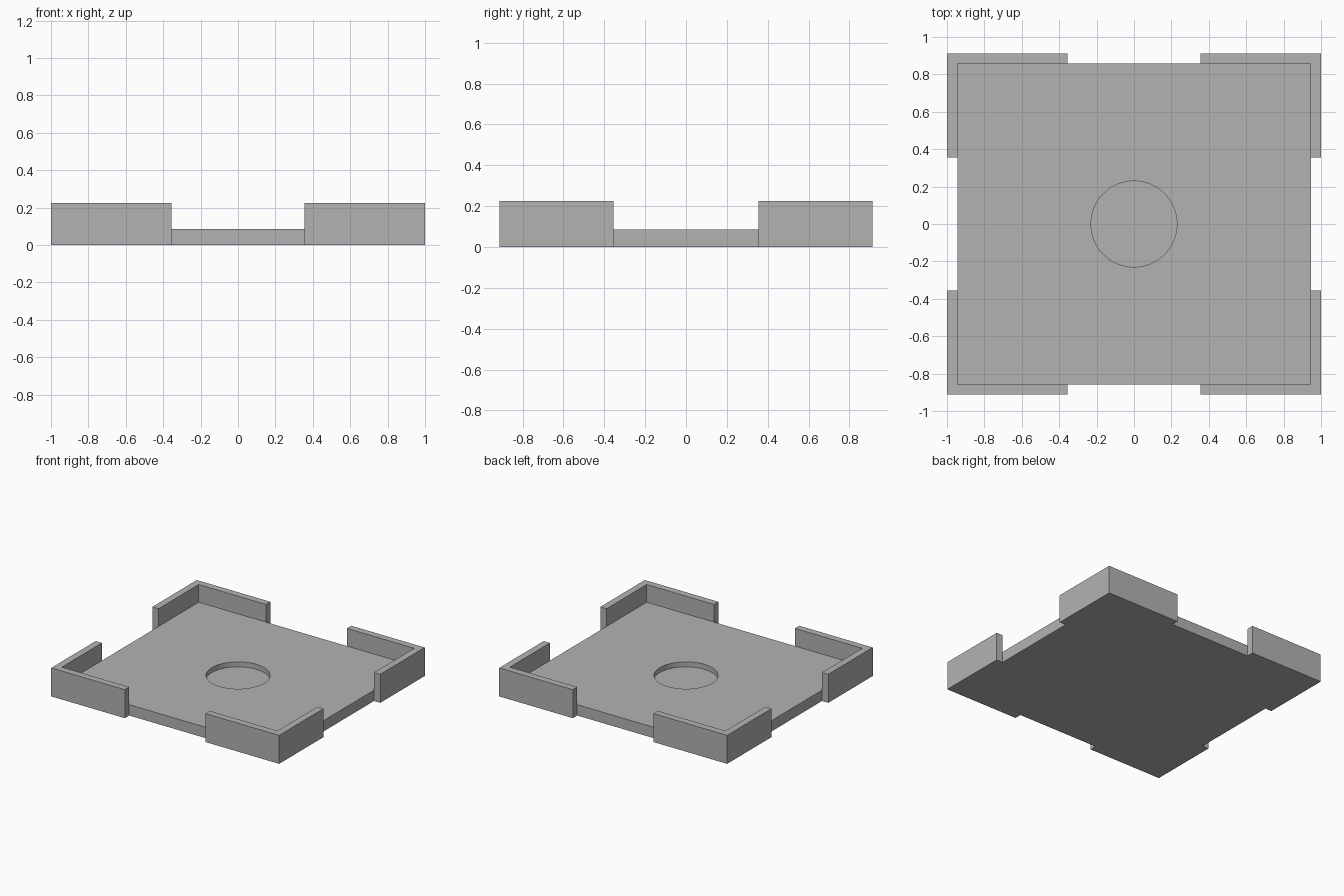
import bpy
import bmesh

cube = bpy.data.objects.get("Cube")
if cube:
    bpy.data.objects.remove(cube, do_unlink=True)

# Main dimensions
OUT_X, OUT_Y = 1.0, 0.912
WALL = 0.055
IN_X, IN_Y = OUT_X - WALL, OUT_Y - WALL
GAP = 0.355
BASE_H, WALL_H = 0.086, 0.226
POCKET_R, POCKET_DEPTH = 0.23, 0.04

grey = bpy.data.materials.new("plain grey")
grey.use_nodes = True
colour = (0.45, 0.45, 0.45, 1)
grey.diffuse_color = colour
grey.node_tree.nodes["Principled BSDF"].inputs["Base Color"].default_value = colour


def extruded(name, outline, height):
    """Solid prism from a flat outline standing on z = 0."""
    bm = bmesh.new()
    face = bm.faces.new([bm.verts.new((x, y, 0)) for x, y in outline])
    result = bmesh.ops.extrude_face_region(bm, geom=[face], use_keep_orig=True)
    top = [v for v in result["geom"] if isinstance(v, bmesh.types.BMVert)]
    bmesh.ops.translate(bm, verts=top, vec=(0, 0, height))
    bmesh.ops.recalc_face_normals(bm, faces=bm.faces)
    mesh = bpy.data.meshes.new(name)
    bm.to_mesh(mesh)
    bm.free()
    mesh.materials.append(grey)
    obj = bpy.data.objects.new(name, mesh)
    bpy.context.collection.objects.link(obj)
    return obj


# Base plate
base = extruded("base_plate", [(-IN_X, -IN_Y), (IN_X, -IN_Y),
                               (IN_X, IN_Y), (-IN_X, IN_Y)], BASE_H)

# Shallow round pocket in the top of the plate
bpy.ops.mesh.primitive_cylinder_add(
    vertices=64, radius=POCKET_R, depth=2 * POCKET_DEPTH, location=(0, 0, BASE_H))
cutter = bpy.context.object
cutter.name = "pocket_cutter"
cutter.data.materials.append(grey)
pocket = base.modifiers.new("pocket", 'BOOLEAN')
pocket.operation = 'DIFFERENCE'
pocket.solver = 'EXACT'
pocket.object = cutter
bpy.ops.object.select_all(action='DESELECT')
bpy.context.view_layer.objects.active = base
base.select_set(True)
bpy.ops.object.modifier_apply(modifier=pocket.name)
bpy.data.objects.remove(cutter, do_unlink=True)
bpy.ops.object.shade_smooth_by_angle()

# L-shaped corner walls, mirrored to all four corners
corners = extruded("corner_walls", [(GAP, IN_Y), (IN_X, IN_Y), (IN_X, GAP),
                                    (OUT_X, GAP), (OUT_X, OUT_Y), (GAP, OUT_Y)], WALL_H)
mirror = corners.modifiers.new("four_corners", 'MIRROR')
mirror.use_axis = (True, True, False)
mirror.use_clip = False
mirror.use_mirror_merge = False
